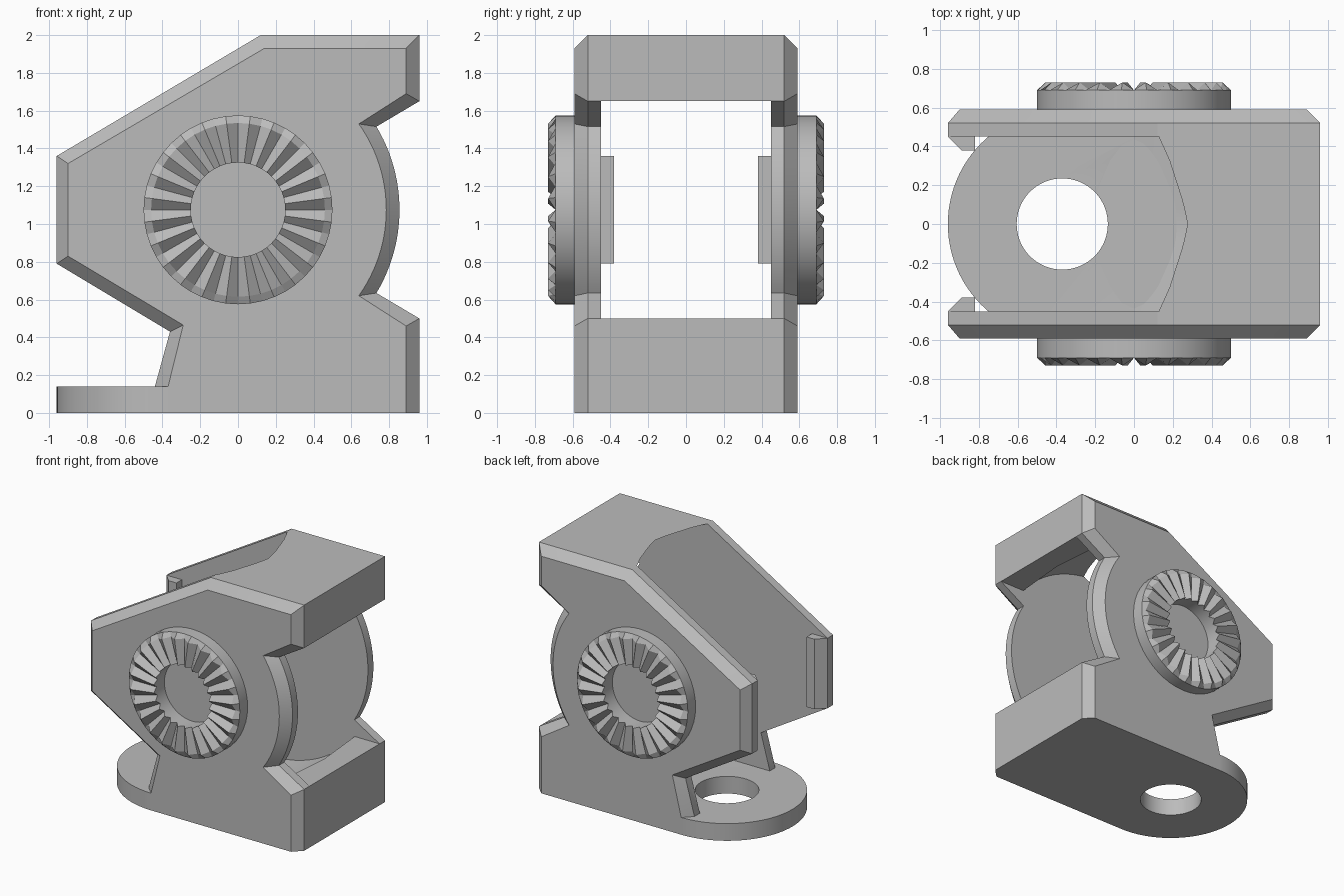
import bpy, bmesh, math

if "Cube" in bpy.data.objects:
    bpy.data.objects.remove(bpy.data.objects["Cube"], do_unlink=True)

AXIS_Z = 1.075   # height of the pivot axis
INNER, CHAMFER, OUTER = 0.45, 0.52, 0.59   # half widths of the bracket

grey = bpy.data.materials.new("plain grey")
grey.use_nodes = True
grey.diffuse_color = (0.5, 0.5, 0.5, 1)
grey.node_tree.nodes["Principled BSDF"].inputs["Base Color"].default_value = (0.5, 0.5, 0.5, 1)


def make(name, bm):
    bmesh.ops.recalc_face_normals(bm, faces=bm.faces)
    mesh = bpy.data.meshes.new(name)
    bm.to_mesh(mesh)
    bm.free()
    ob = bpy.data.objects.new(name, mesh)
    mesh.materials.append(grey)
    bpy.context.collection.objects.link(ob)
    return ob


def loft(name, loops, closed=False):
    """Skin a row of equal loops, capping the ends unless closed."""
    bm = bmesh.new()
    rows = [[bm.verts.new(p) for p in loop] for loop in loops]
    n = len(rows[0])
    pairs = list(zip(rows, rows[1:])) + ([(rows[-1], rows[0])] if closed else [])
    for a, b in pairs:
        for i in range(n):
            j = (i + 1) % n
            bm.faces.new((a[i], a[j], b[j], b[i]))
    if not closed:
        bm.faces.new(rows[0])
        bm.faces.new(rows[-1])
    return make(name, bm)


def ring_y(y, r, n=96):
    return [(r * math.cos(math.tau * i / n), y, AXIS_Z + r * math.sin(math.tau * i / n))
            for i in range(n)]


def disc(name, r, x, z0, z1):
    circle = [(x + r * math.cos(math.tau * i / 96), r * math.sin(math.tau * i / 96))
              for i in range(96)]
    return loft(name, [[(px, py, z) for px, py in circle] for z in (z0, z1)])


def box(name, x0, x1, y, z0, z1):
    return loft(name, [[(x0, -y, z), (x1, -y, z), (x1, y, z), (x0, y, z)] for z in (z0, z1)])


def cut(ob, *cutters):
    for c in cutters:
        m = ob.modifiers.new("cut", "BOOLEAN")
        m.operation, m.solver, m.object = "DIFFERENCE", "EXACT", c
        c.hide_render = True
        c.hide_set(True)


def smooth(ob):
    bpy.ops.object.select_all(action="DESELECT")
    ob.select_set(True)
    bpy.context.view_layer.objects.active = ob
    for m in list(ob.modifiers):
        bpy.ops.object.modifier_apply(modifier=m.name)
    bpy.ops.object.shade_smooth_by_angle(angle=math.radians(25))


def arc(r, half_angle, n=24):
    angles = [math.radians(half_angle * (2 * i / n - 1)) for i in range(n + 1)]
    return [(r * math.cos(a), AXIS_Z + r * math.sin(a)) for a in angles]


# Bracket outline, and the smaller outline of its chamfered outer faces
outline = [(0.96, 0), (0.96, 0.5)] + arc(0.855, 31) + [
    (0.96, 1.65), (0.96, 2), (0.12, 2), (-0.96, 1.36), (-0.96, 0.79),
    (-0.36, 0.43), (-0.44, 0.14), (-0.44, 0)]
inset = [(0.89, 0), (0.89, 0.46)] + arc(0.785, 35.4) + [
    (0.89, 1.69), (0.89, 1.93), (0.14, 1.93), (-0.9, 1.32), (-0.9, 0.83),
    (-0.29, 0.465), (-0.37, 0.14), (-0.37, 0)]
layers = [(-OUTER, inset), (-CHAMFER, outline), (CHAMFER, outline), (OUTER, inset)]
bracket = loft("bracket_body", [[(x, y, z) for x, z in pts] for y, pts in layers])

# Round mounting tongue at the foot
tongue = disc("mounting_tongue", OUTER, -0.37, 0, 0.14)

# Clearance between the cheeks: a slightly peaked drum plus two open slots
drum = loft("drum_cutter", [ring_y(y, r) for y, r in (
    (-INNER, 0.934), (-0.08, 0.961), (0, 0.966), (0.08, 0.961), (INNER, 0.934))])
rear_slot = box("rear_slot_cutter", -1.2, 0, INNER, 0.14, 3)
front_slot = box("front_slot_cutter", -0.1, 1.2, INNER, 0.5, 1.65)
bolt_hole = disc("bolt_hole_cutter", 0.235, -0.37, -0.5, 0.6)
cut(bracket, drum, rear_slot, front_slot, bolt_hole)
cut(tongue, bolt_hole)
smooth(bracket)
smooth(tongue)
for helper in (drum, rear_slot, front_slot, bolt_hole):
    bpy.data.objects.remove(helper, do_unlink=True)

# Toothed locking rings and inner end ribs on both cheeks
TEETH = 24
for side, label in ((-1, "front"), (1, "back")):
    loops = []
    for i in range(2 * TEETH):
        a = math.pi * i / TEETH
        crest = 0.73 if i % 2 else 0.69
        section = [(0.25, 0.58), (0.25, crest), (0.46, crest), (0.5, 0.69), (0.5, 0.58)]
        loops.append([(r * math.cos(a), side * y, AXIS_Z + r * math.sin(a)) for r, y in section])
    smooth(loft(label + "_toothed_ring", loops, closed=True))

    rib = [(-0.96, INNER), (-0.89, 0.38), (-0.82, 0.38), (-0.82, INNER)]
    loft(label + "_end_rib", [[(x, side * y, z) for x, y in rib] for z in (0.79, 1.36)])
